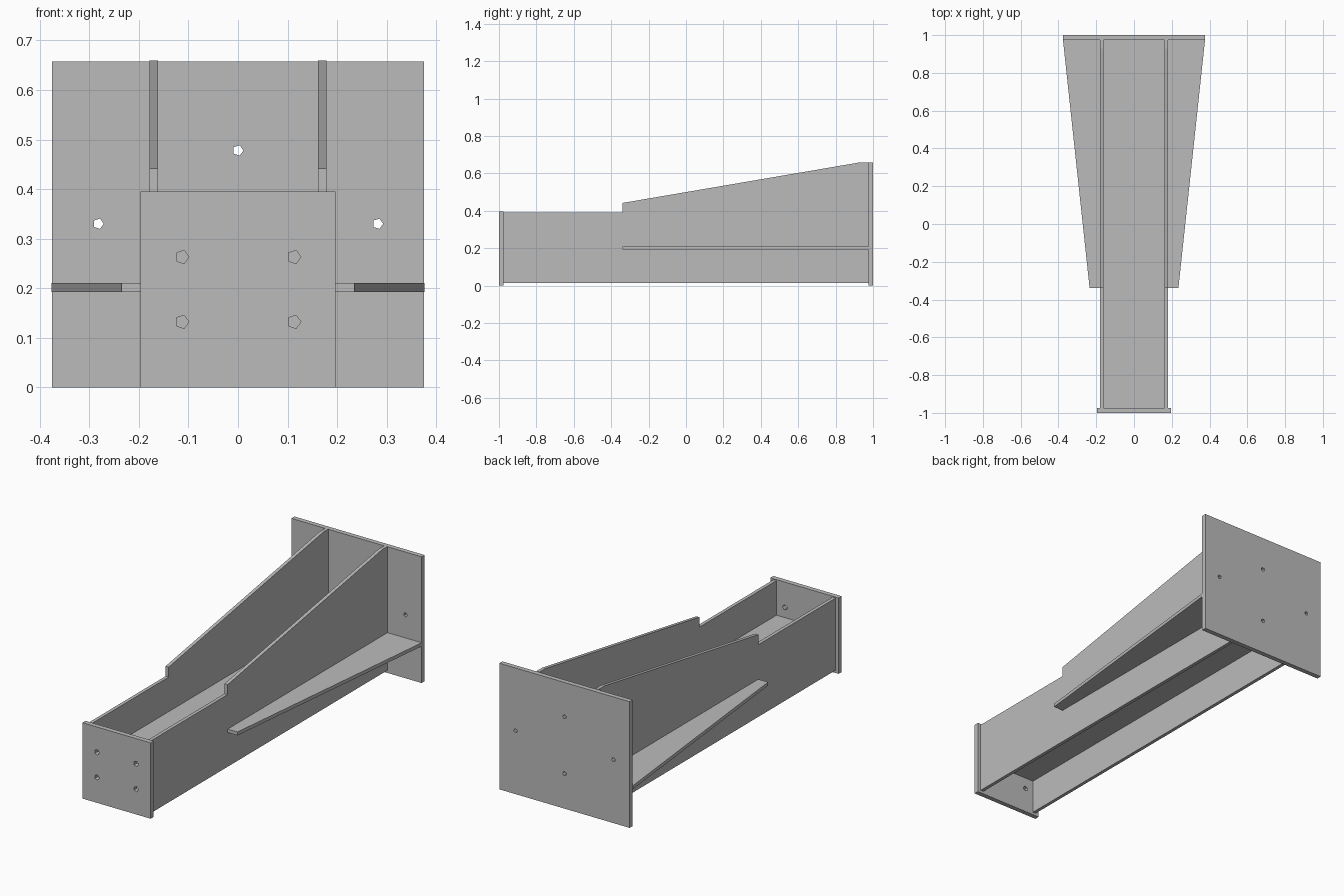
import bpy
import bmesh
from math import cos, sin, tau
from mathutils import Vector

cube = bpy.data.objects.get("Cube")
if cube:
    bpy.data.objects.remove(cube, do_unlink=True)

steel = bpy.data.materials.new("grey steel")
steel.use_nodes = True
GREY = (0.5, 0.5, 0.5, 1)
steel.diffuse_color = GREY
steel.node_tree.nodes["Principled BSDF"].inputs["Base Color"].default_value = GREY


def rect(a0, a1, b0, b1):
    return [(a0, b0), (a1, b0), (a1, b1), (a0, b1)]


def bolt_hole(a, b, r):
    return [(a + r * cos(tau * i / 5), b + r * sin(tau * i / 5)) for i in range(5)]


def plate(name, axis, start, end, outline, holes=()):
    """Flat plate: an outline with holes, extruded along one axis."""
    def point(a, b):
        p = [a, b]
        p.insert(axis, start)
        return p

    bm = bmesh.new()
    edges = []
    for loop in [outline, *holes]:
        verts = [bm.verts.new(point(a, b)) for a, b in loop]
        edges += [bm.edges.new((v, verts[i - 1])) for i, v in enumerate(verts)]
    bmesh.ops.triangle_fill(bm, edges=edges, use_beauty=True)
    shift = Vector((0, 0, 0))
    shift[axis] = end - start
    ext = bmesh.ops.extrude_face_region(bm, geom=bm.faces[:], use_keep_orig=True)
    moved = [g for g in ext["geom"] if isinstance(g, bmesh.types.BMVert)]
    bmesh.ops.translate(bm, verts=moved, vec=shift)
    bmesh.ops.recalc_face_normals(bm, faces=bm.faces[:])
    bmesh.ops.dissolve_limit(bm, angle_limit=0.001, verts=bm.verts[:], edges=bm.edges[:])
    mesh = bpy.data.meshes.new(name)
    bm.to_mesh(mesh)
    bm.free()
    mesh.materials.append(steel)
    obj = bpy.data.objects.new(name, mesh)
    bpy.context.collection.objects.link(obj)
    return obj


FRONT, BACK = -0.975, 0.975   # inner faces of the end plates
STEP = -0.34                  # where the gussets begin
MID = (0.192, 0.21)           # height of the horizontal plates

# End plates with bolt holes
plate("front_end_plate", 1, -1, FRONT, rect(-0.197, 0.197, 0, 0.395),
      [bolt_hole(x, z, 0.014) for x in (-0.113, 0.113) for z in (0.132, 0.263)])
plate("back_end_plate", 1, BACK, 1, rect(-0.375, 0.375, 0, 0.657),
      [bolt_hole(x, z, 0.011) for x, z in
       ((0, 0.478), (0, 0.182), (-0.282, 0.33), (0.282, 0.33))])

# Horizontal plate joining the two sides
plate("centre_web", 2, *MID, rect(-0.161, 0.161, FRONT, BACK))

# Side walls with raised rear part, and tapered fins outside them
wall = [(FRONT, 0.014), (BACK, 0.014), (BACK, 0.659), (0.93, 0.659),
        (STEP, 0.442), (STEP, 0.39), (FRONT, 0.39)]
for side, s in (("left", 1), ("right", -1)):
    plate(side + "_side_wall", 0, s * 0.161, s * 0.179, wall)
    fin = [(0.179, STEP), (0.235, STEP), (0.376, BACK), (0.179, BACK)]
    plate(side + "_fin", 2, *MID, [(s * x, y) for x, y in fin])
